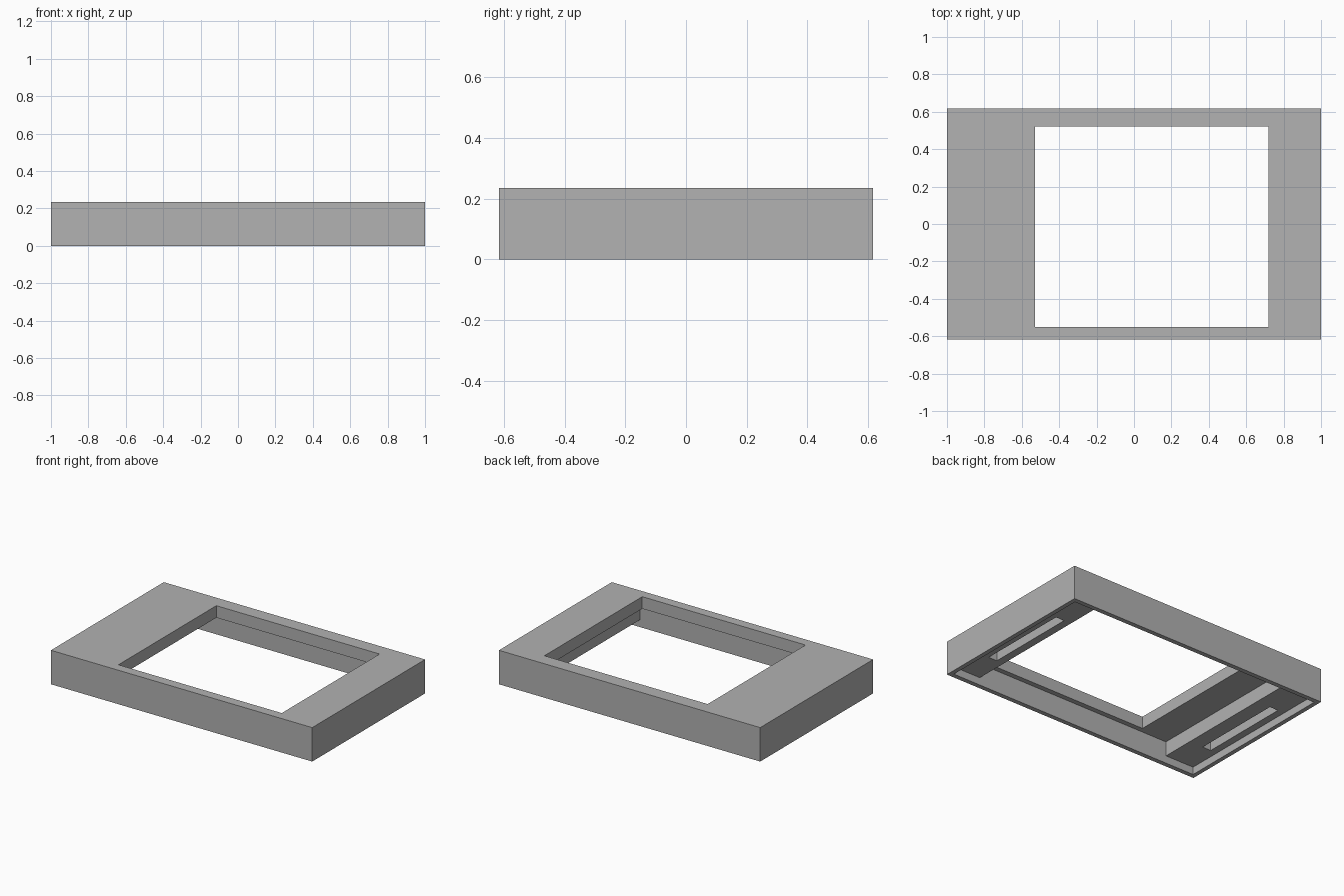
import bpy

cube = bpy.data.objects.get("Cube")
if cube:
    bpy.data.objects.remove(cube, do_unlink=True)

grey = bpy.data.materials.new("light_grey")
grey.use_nodes = True
colour = (0.445, 0.445, 0.445, 1)
grey.diffuse_color = colour
grey.node_tree.nodes["Principled BSDF"].inputs["Base Color"].default_value = colour


def box(name, x, y, z):
    """Box spanning the (low, high) ranges on each axis."""
    spans = (x, y, z)
    bpy.ops.mesh.primitive_cube_add(size=1, location=[(a + b) / 2 for a, b in spans])
    ob = bpy.context.object
    ob.name = name
    ob.scale = [b - a for a, b in spans]
    bpy.ops.object.transform_apply(location=True, rotation=False, scale=True)
    ob.data.materials.append(grey)
    return ob


def carve(target, cutter):
    """Subtract the cutter from the target and discard it."""
    mod = target.modifiers.new(cutter.name, "BOOLEAN")
    mod.operation = "DIFFERENCE"
    mod.solver = "EXACT"
    mod.object = cutter
    cutter.hide_render = True
    bpy.context.view_layer.objects.active = target
    bpy.ops.object.modifier_apply(modifier=mod.name)
    bpy.data.objects.remove(cutter, do_unlink=True)


HEIGHT = 0.235
LEDGE = 0.052      # ceiling of the shallow recess
CEILING = 0.152    # underside of the top plate
BELOW = -0.1
INNER_Y = (-0.585, 0.585)

# Outer shell
bezel = box("bezel_frame", (-1, 1), (-0.617, 0.617), (0, HEIGHT))

# Shallow recess inside the rim, then the deep pocket above it
carve(bezel, box("rim_recess", (-0.97, 0.97), INNER_Y, (BELOW, LEDGE)))
carve(bezel, box("deep_pocket", (-0.75, 0.76), INNER_Y, (BELOW, CEILING)))

# Off-centre window through the top plate
carve(bezel, box("window", (-0.53, 0.72), (-0.55, 0.52), (BELOW, HEIGHT + 0.1)))

# Long slots in the two end ledges
for x in ((-0.92, -0.855), (0.815, 0.88)):
    carve(bezel, box("ledge_slot", x, (-0.355, 0.295), (BELOW, CEILING)))
